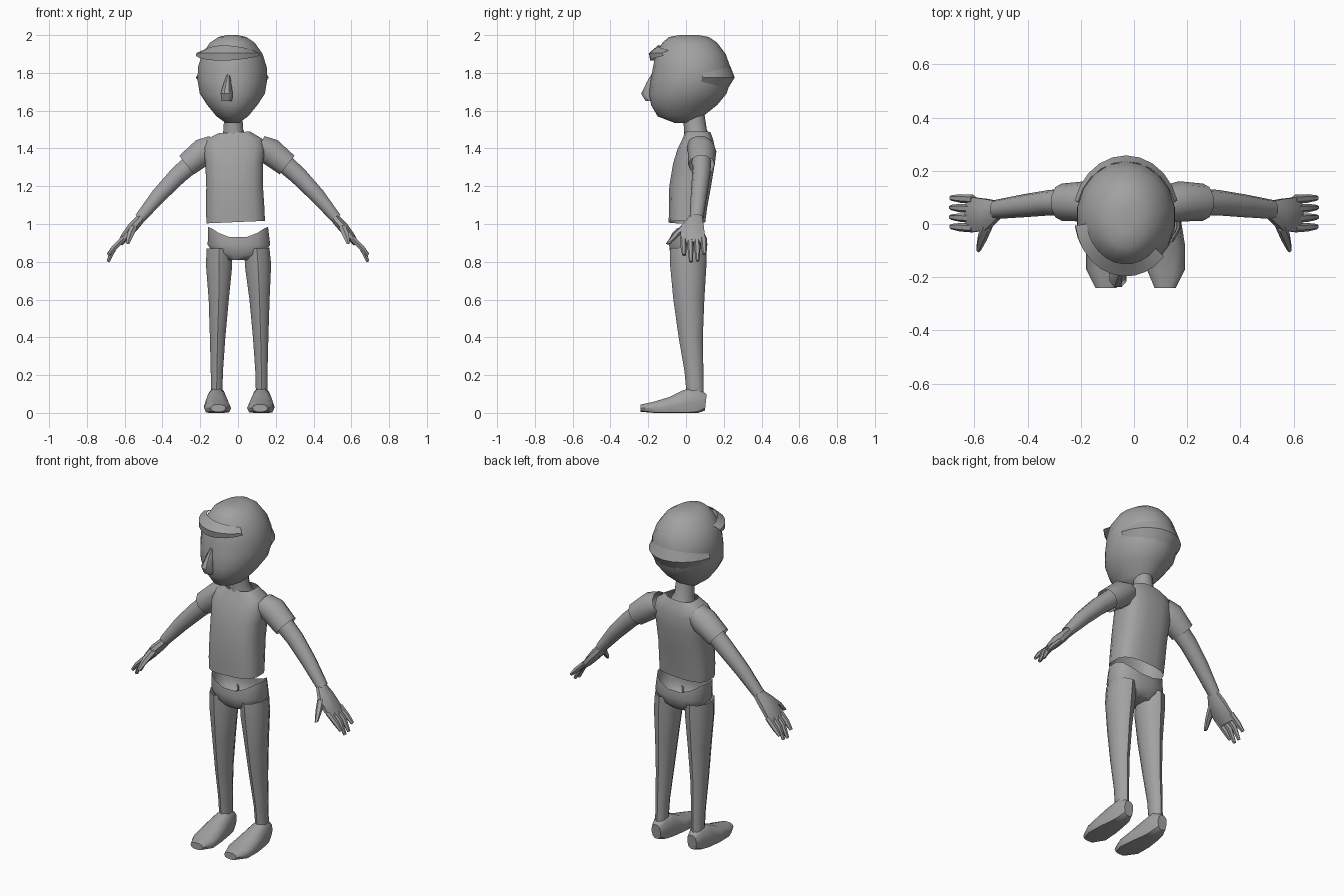
import bpy, bmesh, math
from mathutils import Vector

grey = bpy.data.materials.new("plain grey")
grey.diffuse_color = (0.36, 0.36, 0.36, 1)


def finish(name, bm, angle=45):
    bmesh.ops.recalc_face_normals(bm, faces=bm.faces)
    me = bpy.data.meshes.new(name)
    bm.to_mesh(me)
    bm.free()
    me.materials.append(grey)
    ob = bpy.data.objects.new(name, me)
    bpy.context.collection.objects.link(ob)
    bpy.ops.object.select_all(action='DESELECT')
    ob.select_set(True)
    bpy.context.view_layer.objects.active = ob
    bpy.ops.object.shade_smooth_by_angle(angle=math.radians(angle))
    return ob


def loft(name, rings, sides=12, side=(0, 1, 0), power=1.0, caps=(True, True), shape=None):
    """Tube through rings (x, y, z, radius across, radius along the side vector)."""
    bm = bmesh.new()
    pts = [Vector(r[:3]) for r in rings]
    b = Vector(side)
    loops = []
    for i, r in enumerate(rings):
        t = pts[min(i + 1, len(pts) - 1)] - pts[max(i - 1, 0)]
        a = b.cross(t).normalized()
        loop = []
        for k in range(sides):
            w = 2 * math.pi * (k + 0.5) / sides
            c, s = math.cos(w), math.sin(w)
            c = math.copysign(abs(c) ** power, c)
            s = math.copysign(abs(s) ** power, s)
            co = pts[i] + a * c * r[3] + b * s * r[4]
            loop.append(bm.verts.new(shape(co) if shape else co))
        loops.append(loop)
    for p, q in zip(loops, loops[1:]):
        for k in range(sides):
            n = (k + 1) % sides
            bm.faces.new((p[k], p[n], q[n], q[k]))
    for use, loop in zip(caps, (loops[0], loops[-1])):
        if use:
            bm.faces.new(loop)
    return finish(name, bm)


def band(name, centre, start, end, rows, steps=10):
    """Curved strip around the head; rows are (z, radius x, radius y), tapering to the ends."""
    bm = bmesh.new()
    mid = sum(r[0] for r in rows) / len(rows)
    grid = []
    for z, rx, ry in rows:
        line = []
        for i in range(steps + 1):
            w = math.radians(start + (end - start) * i / steps)
            taper = 0.35 + 0.65 * math.sin(math.pi * i / steps)
            line.append(bm.verts.new((centre[0] + rx * math.cos(w),
                                      centre[1] + ry * math.sin(w),
                                      mid + (z - mid) * taper)))
        grid.append(line)
    for p, q in zip(grid, grid[1:]):
        for i in range(steps):
            bm.faces.new((p[i], p[i + 1], q[i + 1], q[i]))
    return finish(name, bm)


# Head: skull and jaw
loft("head", [
    (-0.03, 0.00, 1.535, 0.035, 0.06),
    (-0.03, -0.03, 1.57, 0.085, 0.12),
    (-0.03, -0.01, 1.63, 0.135, 0.175),
    (-0.03, 0.01, 1.69, 0.175, 0.205),
    (-0.03, 0.025, 1.76, 0.187, 0.212),
    (-0.03, 0.03, 1.83, 0.185, 0.205),
    (-0.03, 0.025, 1.90, 0.163, 0.185),
    (-0.03, 0.02, 1.96, 0.12, 0.145),
    (-0.03, 0.015, 1.99, 0.075, 0.105),
    (-0.03, 0.015, 2.0, 0.03, 0.05)], sides=18)

# Face: nose, brow fringe and the rim of hair behind
loft("nose", [(-0.06, -0.19, 1.65, 0.03, 0.025), (-0.06, -0.20, 1.69, 0.035, 0.04),
              (-0.055, -0.18, 1.75, 0.02, 0.03), (-0.05, -0.17, 1.79, 0.01, 0.015)], sides=8)
band("fringe", (-0.03, 0.025), 188, 318,
     [(1.865, 0.195, 0.215), (1.905, 0.192, 0.222), (1.945, 0.15, 0.175)])
band("hair_rim", (-0.03, 0.03), 15, 165,
     [(1.715, 0.185, 0.19), (1.775, 0.20, 0.228), (1.835, 0.187, 0.205)])

# Neck
loft("neck", [(-0.02, 0.06, 1.45, 0.07, 0.07), (-0.025, 0.05, 1.50, 0.055, 0.06),
              (-0.025, 0.04, 1.58, 0.05, 0.058)], sides=10, caps=(False, False))

# Shirt body, open at the hem and the collar
loft("shirt", [
    (-0.012, 0.005, 1.01, 0.157, 0.098),
    (-0.015, 0.01, 1.08, 0.157, 0.102),
    (-0.018, 0.022, 1.20, 0.152, 0.112),
    (-0.020, 0.042, 1.32, 0.155, 0.112),
    (-0.020, 0.055, 1.40, 0.165, 0.100),
    (-0.018, 0.062, 1.45, 0.150, 0.082),
    (-0.020, 0.062, 1.485, 0.085, 0.068)], sides=16, power=0.7, caps=(False, False))


# Trouser seat, with a waist that dips in the middle
def waist(co):
    if co.z > 0.93:
        co.z = 0.925 + 0.06 * min(1, abs(co.x) / 0.15) ** 2
    return co


loft("trouser_seat", [
    (0.0, 0.01, 0.81, 0.075, 0.07),
    (0.0, 0.01, 0.84, 0.135, 0.095),
    (0.005, 0.012, 0.89, 0.168, 0.103),
    (0.0, 0.012, 0.95, 0.162, 0.098)], sides=16, power=0.8, caps=(True, False), shape=waist)

for label, s in (("left", -1), ("right", 1)):
    dx = 0.012 if s > 0 else 0.0      # one leg stands a little wider

    def m(*rings):
        return [(s * r[0], *r[1:]) for r in rings]

    # Trouser leg
    loft(label + "_leg", m(
        (0.10, 0.012, 0.87, 0.070, 0.098),
        (0.10 + dx / 2, 0.012, 0.78, 0.073, 0.096),
        (0.102 + dx, 0.015, 0.60, 0.056, 0.082),
        (0.108 + dx, 0.025, 0.40, 0.043, 0.064),
        (0.112 + dx, 0.042, 0.22, 0.034, 0.050),
        (0.113 + dx, 0.048, 0.11, 0.032, 0.046)), sides=10, caps=(False, False))

    # Shoe: sections from heel to toe, flattened onto the floor
    def floor(co):
        co.z = max(co.z, 0.0)
        return co

    loft(label + "_shoe", m(
        (0.112 + dx, 0.105, 0.055, 0.045, 0.030),
        (0.112 + dx, 0.06, 0.060, 0.080, 0.046),
        (0.113 + dx, 0.00, 0.050, 0.075, 0.054),
        (0.112 + dx, -0.08, 0.035, 0.052, 0.068),
        (0.108 + dx, -0.17, 0.025, 0.035, 0.072),
        (0.105 + dx, -0.24, 0.025, 0.020, 0.040)),
        sides=10, side=(1, 0, 0), power=0.8, shape=floor)

    # Sleeve
    ox = 0.012 if s > 0 else 0.0
    loft(label + "_sleeve", m(
        (0.125 - ox, 0.075, 1.415, 0.060, 0.070),
        (0.18 - ox, 0.085, 1.385, 0.076, 0.076),
        (0.272 - ox, 0.082, 1.312, 0.066, 0.070)), sides=10, caps=(False, False))

    # Arm
    loft(label + "_arm", m(
        (0.23, 0.082, 1.335, 0.054, 0.052),
        (0.32, 0.080, 1.255, 0.050, 0.048),
        (0.42, 0.068, 1.150, 0.043, 0.043),
        (0.52, 0.055, 1.030, 0.030, 0.036)), sides=10, caps=(False, False))

    # Palm
    loft(label + "_palm", m(
        (0.51, 0.052, 1.035, 0.026, 0.036),
        (0.555, 0.035, 0.985, 0.030, 0.064),
        (0.60, 0.035, 0.930, 0.024, 0.070),
        (0.625, 0.04, 0.895, 0.016, 0.058)), sides=8)

    # Four fingers, then the thumb
    for i, tip in enumerate((0.835, 0.80, 0.805, 0.84)):
        y = -0.015 + 0.036 * i
        loft(f"{label}_finger_{i + 1}", m(
            (0.605, y, 0.925, 0.016, 0.017),
            (0.655, y + 0.003, 0.875, 0.016, 0.016),
            (0.688, y + 0.005, tip, 0.009, 0.010)), sides=6)
    loft(label + "_thumb", m(
        (0.55, 0.00, 0.99, 0.022, 0.028),
        (0.57, -0.05, 0.945, 0.020, 0.022),
        (0.585, -0.095, 0.895, 0.010, 0.012)), sides=6)
